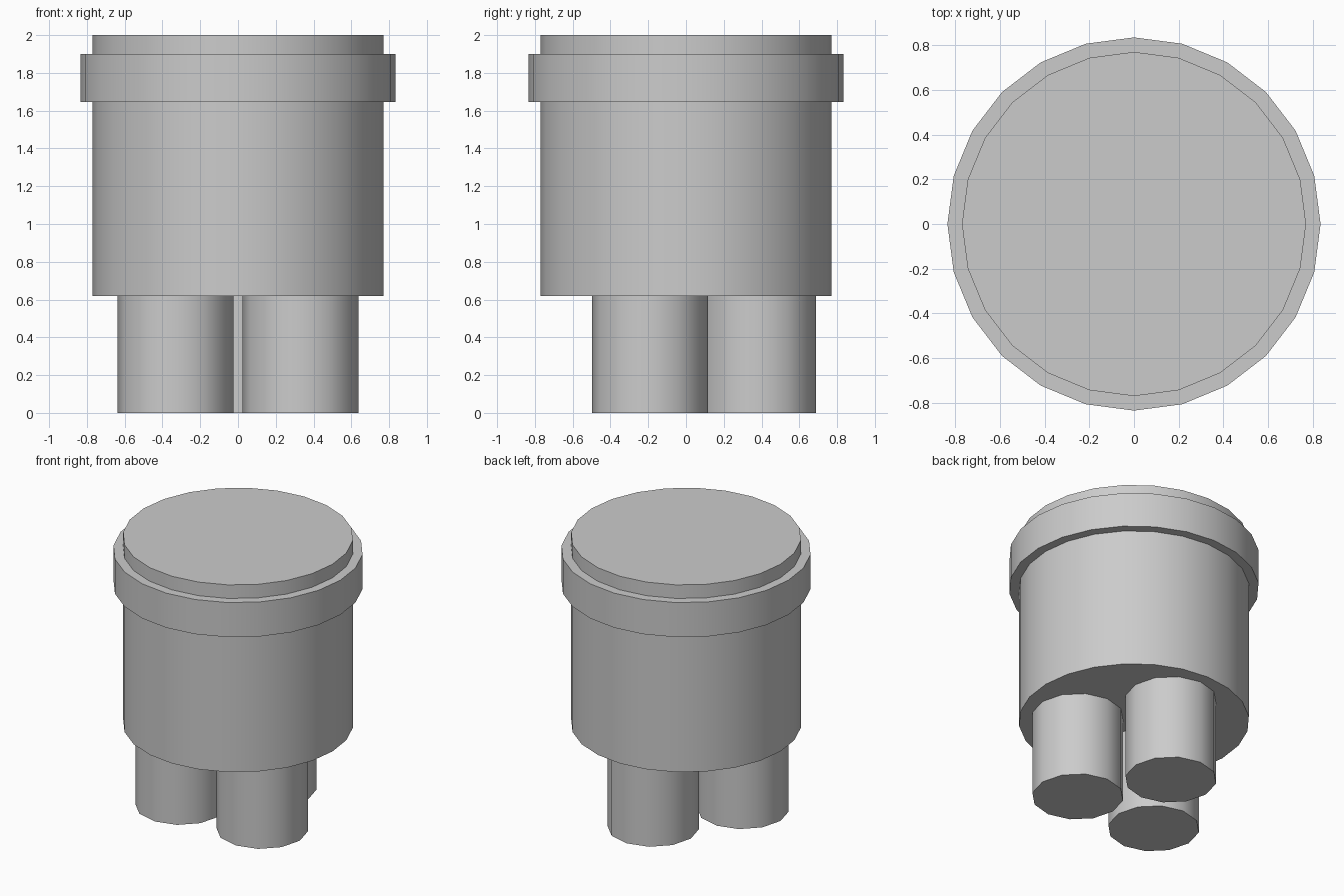
import bpy
from math import cos, sin, radians

if "Cube" in bpy.data.objects:
    bpy.data.objects.remove(bpy.data.objects["Cube"])


def cylinder(name, radius, z0, z1, sides, x=0.0, y=0.0):
    bpy.ops.mesh.primitive_cylinder_add(
        vertices=sides, radius=radius, depth=z1 - z0,
        location=(x, y, (z0 + z1) / 2))
    ob = bpy.context.object
    ob.name = name
    # smooth walls, crisp rims
    bpy.ops.object.shade_smooth_by_angle(angle=radians(40))
    return ob


# main drum and the wider band near its top
cylinder("body", 0.77, 0.62, 2.0, 24)
cylinder("rim_band", 0.835, 1.645, 1.9, 24)

# three stubby legs spaced evenly around the centre
for name, angle in (("back_leg", 90), ("left_leg", 210), ("right_leg", 330)):
    a = radians(angle)
    cylinder(name, 0.307, 0.0, 0.63, 12, 0.382 * cos(a), 0.382 * sin(a))
